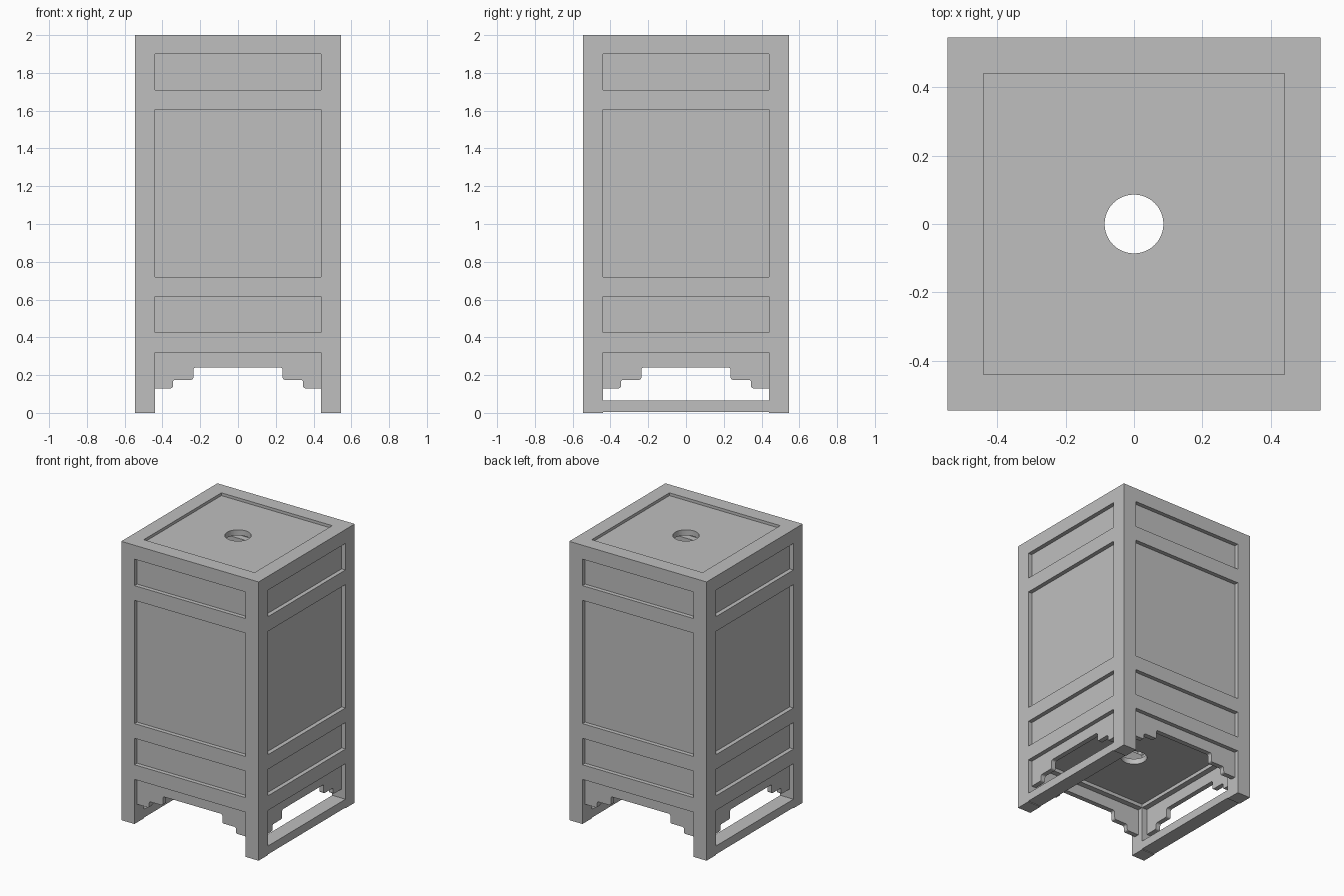
import bpy, bmesh, math
from mathutils import Matrix, Vector

cube = bpy.data.objects.get("Cube")
if cube:
    bpy.data.objects.remove(cube, do_unlink=True)

OUT, INN, H = 0.545, 0.44, 2.0      # outer half width, inner half width, height
MID, POST = (OUT + INN) / 2, OUT - INN

grey = bpy.data.materials.new("light_grey")
grey.use_nodes = True
grey.diffuse_color = (0.52, 0.52, 0.52, 1)
grey.node_tree.nodes["Principled BSDF"].inputs["Base Color"].default_value = (0.52, 0.52, 0.52, 1)


def finish(name, bm, turn=0.0):
    """Turn the mesh about the vertical axis and link it as an object."""
    bmesh.ops.rotate(bm, verts=bm.verts, cent=(0, 0, 0), matrix=Matrix.Rotation(turn, 3, 'Z'))
    bmesh.ops.recalc_face_normals(bm, faces=bm.faces)
    mesh = bpy.data.meshes.new(name)
    bm.to_mesh(mesh)
    bm.free()
    mesh.materials.append(grey)
    obj = bpy.data.objects.new(name, mesh)
    bpy.context.collection.objects.link(obj)
    return obj


def box(name, low, high, turn=0.0):
    low, high = Vector(low), Vector(high)
    bm = bmesh.new()
    bmesh.ops.create_cube(bm, size=1)
    bmesh.ops.scale(bm, verts=bm.verts, vec=high - low)
    bmesh.ops.translate(bm, verts=bm.verts, vec=(low + high) / 2)
    return finish(name, bm, turn)


def apron(name, turn):
    """Stepped skirt board with softly rounded step corners."""
    half = [(INN, 0.32), (INN, 0.13), (0.344, 0.13), (0.344, 0.175), (0.236, 0.175), (0.236, 0.24)]
    outline = half + [(-x, z) for x, z in reversed(half)]
    bm = bmesh.new()
    face = bm.faces.new([bm.verts.new((x, -0.515, z)) for x, z in outline])
    extruded = bmesh.ops.extrude_face_region(bm, geom=[face])
    moved = [v for v in extruded["geom"] if isinstance(v, bmesh.types.BMVert)]
    bmesh.ops.translate(bm, verts=moved, vec=(0, 0.035, 0))
    steps = [e for e in bm.edges
             if abs(e.verts[0].co.y - e.verts[1].co.y) > 0.01 and abs(e.verts[0].co.x) < INN - 0.01]
    bmesh.ops.bevel(bm, geom=steps, offset=0.012, segments=3, profile=0.5, affect='EDGES')
    return finish(name, bm, turn)


# Corner posts
for side, sx in (("left", 1), ("right", -1)):
    for end, sy in (("front", -1), ("back", 1)):
        x, y, r = sx * MID, sy * MID, POST / 2
        box(f"{end}_{side}_post", (x - r, y - r, 0), (x + r, y + r, H))
    # Floor runner joining the front and back posts
    box(f"{side}_runner", (sx * MID - POST / 2, -INN, 0.005), (sx * MID + POST / 2, INN, 0.065))

# Rails, recessed panels and stepped apron on each of the four sides
rails = {"top": (1.9, 2.0), "upper": (1.605, 1.71), "middle": (0.615, 0.72), "lower": (0.32, 0.425)}
panels = {"upper": (1.71, 1.9), "main": (0.72, 1.605), "lower": (0.425, 0.615)}
for i, side in enumerate(("front", "left", "back", "right")):
    turn = i * math.pi / 2
    for name, (z0, z1) in rails.items():
        box(f"{side}_{name}_rail", (-INN, -OUT, z0), (INN, -INN, z1), turn)
    for name, (z0, z1) in panels.items():
        box(f"{side}_{name}_panel", (-INN, -0.515, z0), (INN, -0.485, z1), turn)
    apron(f"{side}_apron", turn)

# Round hole cutter running through both boards
bm = bmesh.new()
bmesh.ops.create_cone(bm, cap_ends=True, segments=48, radius1=0.086, radius2=0.086, depth=3,
                      matrix=Matrix.Translation((0, 0, 1)))
cutter = finish("hole_cutter", bm)
cutter.hide_render = True
cutter.hide_viewport = True
cutter.display_type = 'WIRE'

# Top and bottom boards with a central hole
for name, z0, z1 in (("top_board", 1.94, 1.98), ("bottom_board", 0.345, 0.385)):
    board = box(name, (-INN, -INN, z0), (INN, INN, z1))
    cut = board.modifiers.new("central_hole", 'BOOLEAN')
    cut.operation = 'DIFFERENCE'
    cut.solver = 'EXACT'
    cut.object = cutter
